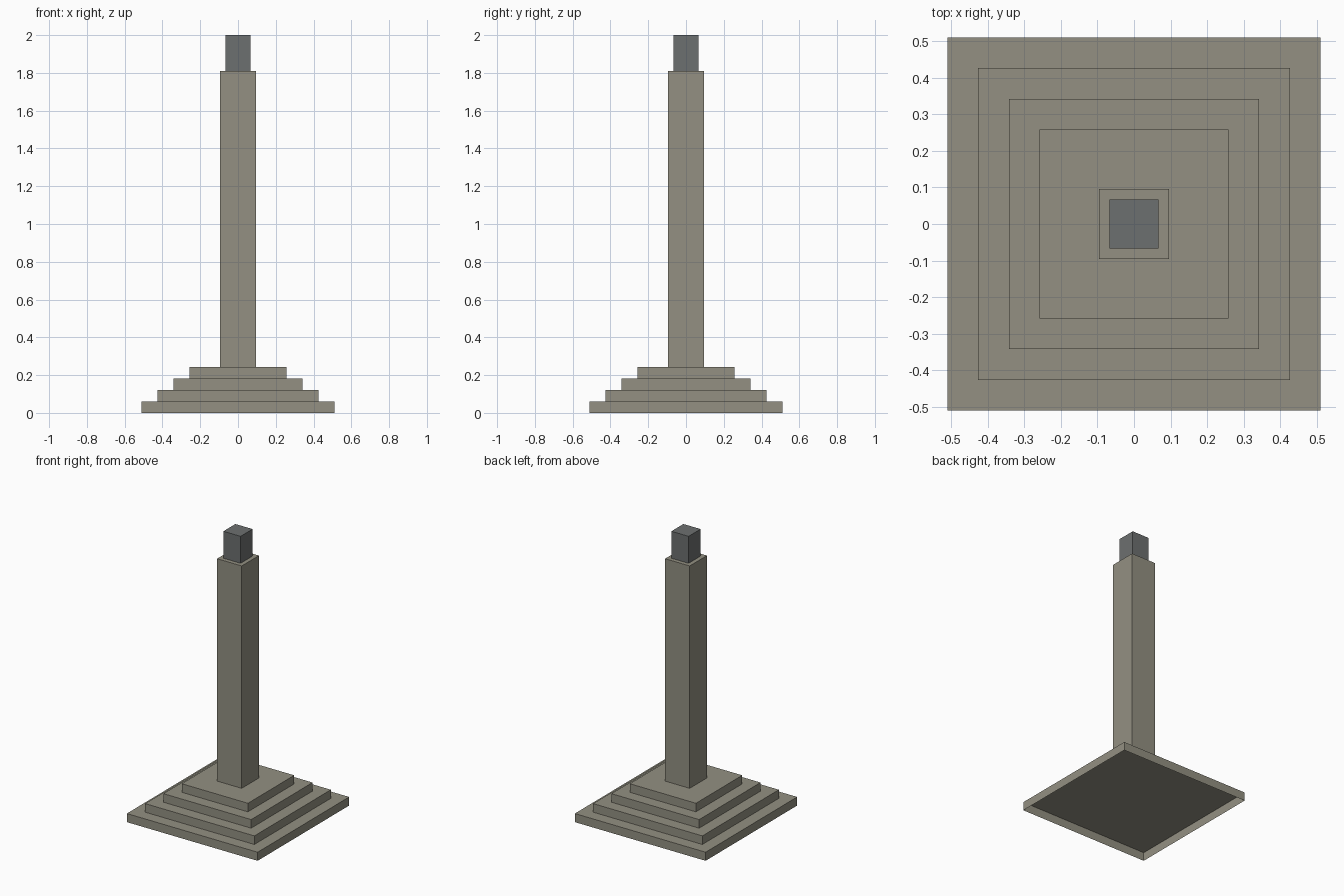
import bpy
import bmesh
from mathutils import Matrix

cube = bpy.data.objects.get("Cube")
if cube:
    bpy.data.objects.remove(cube, do_unlink=True)


def make_material(name, rgb):
    mat = bpy.data.materials.new(name)
    mat.use_nodes = True
    colour = (*rgb, 1.0)
    mat.diffuse_color = colour
    bsdf = next(n for n in mat.node_tree.nodes if n.type == "BSDF_PRINCIPLED")
    bsdf.inputs["Base Color"].default_value = colour
    return mat


def open_block(name, width, bottom, top, mat):
    """Square block standing on its open underside."""
    bm = bmesh.new()
    size = Matrix.Diagonal((width, width, top - bottom, 1))
    place = Matrix.Translation((0, 0, (bottom + top) / 2))
    bmesh.ops.create_cube(bm, size=1, matrix=place @ size)
    bm.normal_update()
    under = [f for f in bm.faces if f.normal.z < -0.5]
    bmesh.ops.delete(bm, geom=under, context="FACES_ONLY")
    mesh = bpy.data.meshes.new(name)
    bm.to_mesh(mesh)
    bm.free()
    mesh.materials.append(mat)
    obj = bpy.data.objects.new(name, mesh)
    bpy.context.collection.objects.link(obj)
    return obj


stone = make_material("warm_grey_stone", (0.292, 0.28, 0.223))
slate = make_material("dark_slate", (0.152, 0.162, 0.162))

# Stepped base, each tier narrower than the one below
step_height = 0.0605
for i in range(4):
    open_block(f"base_step_{i + 1}", 1.02 - 0.168 * i,
               step_height * i, step_height * (i + 1), stone)

# Square column and the smaller block on top
open_block("column", 0.192, step_height * 4, 1.81, stone)
open_block("top_block", 0.134, 1.81, 2.0, slate)
